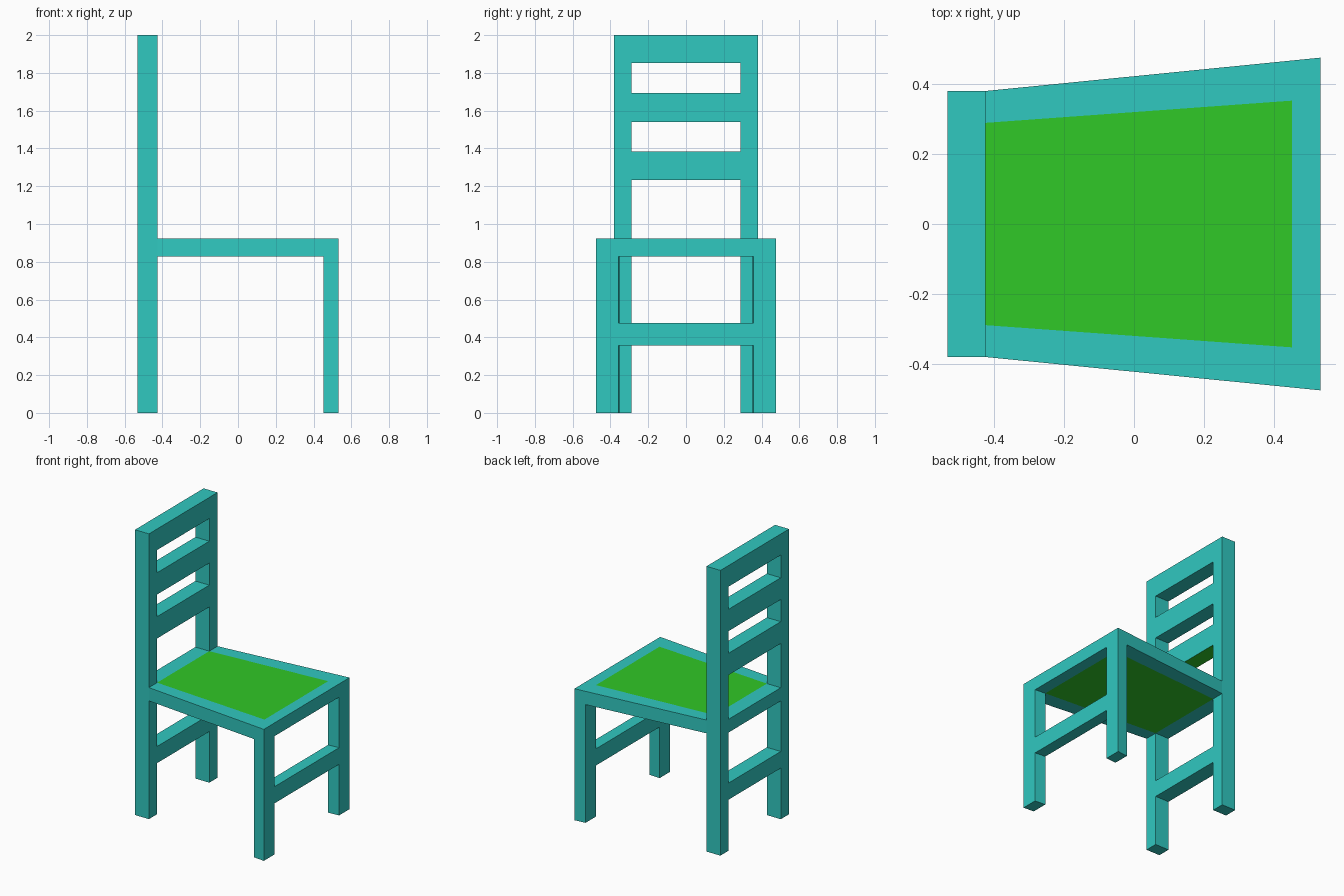
import bpy, bmesh

if "Cube" in bpy.data.objects:
    bpy.data.objects.remove(bpy.data.objects["Cube"])

# Plan layout: back posts, then a seat that widens toward the front legs
X_BACK, X_POST, X_LEG, X_FRONT = -0.533, -0.425, 0.452, 0.533
Z_UNDER, Z_SEAT, Z_TOP = 0.829, 0.922, 2.0


def outer(x):
    """Half width of the chair's outside at x."""
    return 0.38 + max(0, x - X_POST) * 0.0995


def inner(x):
    """Half width of the opening between the legs at x."""
    return 0.289 + max(0, x - X_POST) * 0.0725


def material(name, color):
    mat = bpy.data.materials.new(name)
    mat.diffuse_color = color
    mat.use_nodes = True
    mat.node_tree.nodes["Principled BSDF"].inputs["Base Color"].default_value = mat.diffuse_color
    return mat


teal = material("teal_paint", (0.03, 0.58, 0.53, 1))
green = material("green_fabric", (0.03, 0.58, 0.02, 1))


def prism(name, plan, z0, z1, mat, mirror=False, under=None):
    """Extrude a plan outline from z0 to z1, optionally mirrored across y."""
    bm = bmesh.new()
    base = bm.faces.new([bm.verts.new((x, y, z0)) for x, y in plan])
    top = bmesh.ops.extrude_face_region(bm, geom=[base], use_keep_orig=True)
    verts = [g for g in top["geom"] if isinstance(g, bmesh.types.BMVert)]
    bmesh.ops.translate(bm, verts=verts, vec=(0, 0, z1 - z0))
    bmesh.ops.recalc_face_normals(bm, faces=bm.faces)
    if under:
        for f in bm.faces:
            if f.normal.z < -0.5:
                f.material_index = 1
    mesh = bpy.data.meshes.new(name)
    bm.to_mesh(mesh)
    bm.free()
    mesh.materials.append(mat)
    if under:
        mesh.materials.append(under)
    obj = bpy.data.objects.new(name, mesh)
    bpy.context.collection.objects.link(obj)
    if mirror:
        mod = obj.modifiers.new("mirror", "MIRROR")
        mod.use_axis = (False, True, False)
    return obj


def side_plan(x0, x1):
    return [(x0, inner(x0)), (x1, inner(x1)), (x1, outer(x1)), (x0, outer(x0))]


def cross_plan(x0, x1):
    return [(x0, -inner(x0)), (x1, -inner(x1)), (x1, inner(x1)), (x0, inner(x0))]


# Posts, legs and seat side rails, each a mirrored pair
prism("back_posts", side_plan(X_BACK, X_POST), 0, Z_TOP, teal, True)
prism("front_legs", side_plan(X_LEG, X_FRONT), 0, Z_SEAT, teal, True)
prism("seat_side_rails", side_plan(X_POST, X_LEG), Z_UNDER, Z_SEAT, teal, True)

# Seat rails and low stretchers across the front and the back
for end, x0, x1 in (("back", X_BACK, X_POST), ("front", X_LEG, X_FRONT)):
    prism(end + "_seat_rail", cross_plan(x0, x1), Z_UNDER, Z_SEAT, teal)
    prism(end + "_stretcher", cross_plan(x0, x1), 0.358, 0.475, teal)

# Seat panel, flush with its frame
prism("seat_panel", cross_plan(X_POST, X_LEG), Z_UNDER, Z_SEAT, green)

# Back slats; the lowest one has a green underside
for name, z0, z1, under in (("lower", 1.232, 1.385, green),
                            ("middle", 1.54, 1.693, None),
                            ("top", 1.852, Z_TOP, None)):
    prism(name + "_back_slat", cross_plan(X_BACK, X_POST), z0, z1, teal, under=under)
